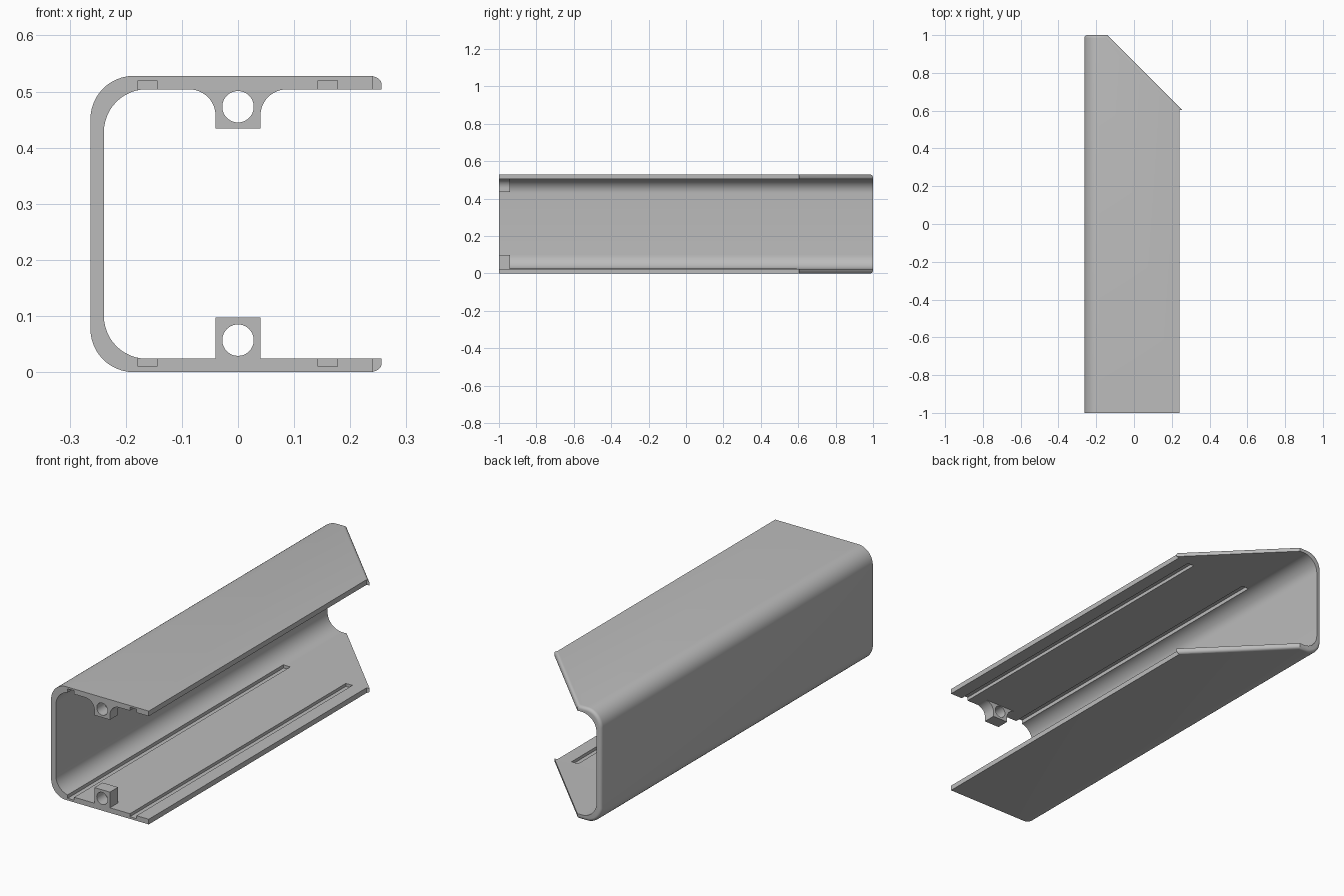
import bpy, bmesh, math

if "Cube" in bpy.data.objects:
    bpy.data.objects.remove(bpy.data.objects["Cube"], do_unlink=True)

grey = bpy.data.materials.new("light grey")
grey.use_nodes = True
COLOUR = (0.5, 0.5, 0.5, 1)
grey.diffuse_color = COLOUR
grey.node_tree.nodes["Principled BSDF"].inputs["Base Color"].default_value = COLOUR

FRONT, BACK = -1.0, 1.0
LEFT, EDGE = -0.263, 0.24          # outer wall and free edge of the flanges
TOP, WALL = 0.528, 0.024
MITRE_X, TIP_Y = -0.14, 0.604      # start and end of the slanted cut


def arc(cx, cz, r, start, end, n=12):
    """Points on an arc, angles in degrees."""
    angles = [math.radians(start + (end - start) * i / n) for i in range(n + 1)]
    return [(cx + r * math.cos(a), cz + r * math.sin(a)) for a in angles]


def prism(name, profile, y0, y1):
    """Extrude an x-z profile along y."""
    bm = bmesh.new()
    face = bm.faces.new([bm.verts.new((x, y0, z)) for x, z in profile])
    new = bmesh.ops.extrude_face_region(bm, geom=[face])["geom"]
    bmesh.ops.translate(bm, vec=(0, y1 - y0, 0),
                        verts=[g for g in new if isinstance(g, bmesh.types.BMVert)])
    bmesh.ops.recalc_face_normals(bm, faces=bm.faces)
    mesh = bpy.data.meshes.new(name)
    bm.to_mesh(mesh)
    bm.free()
    mesh.materials.append(grey)
    obj = bpy.data.objects.new(name, mesh)
    bpy.context.collection.objects.link(obj)
    return obj


def box(name, x0, x1, y0, y1, z0, z1):
    return prism(name, [(x0, z0), (x1, z0), (x1, z1), (x0, z1)], y0, y1)


def activate(obj):
    bpy.ops.object.select_all(action="DESELECT")
    obj.select_set(True)
    bpy.context.view_layer.objects.active = obj


def cut(target, cutter):
    """Subtract the cutter and remove it."""
    cutter.hide_render = True
    mod = target.modifiers.new("cut", "BOOLEAN")
    mod.operation, mod.solver, mod.object = "DIFFERENCE", "EXACT", cutter
    activate(target)
    bpy.ops.object.modifier_apply(modifier=mod.name)
    bpy.data.objects.remove(cutter, do_unlink=True)


def rounded_left(x0, x1, z0, z1, r):
    """Rectangle with both left corners rounded."""
    return ([(x1, z0), (x1, z1)] + arc(x0 + r, z1 - r, r, 90, 180)
            + arc(x0 + r, z0 + r, r, 180, 270))


# Channel: solid outer body with a slanted back end
channel = prism("channel", rounded_left(LEFT, 0.4, 0, TOP, 0.077), FRONT, BACK)
bm = bmesh.new()
bm.from_mesh(channel.data)
cut_geom = bmesh.ops.bisect_plane(
    bm, geom=bm.verts[:] + bm.edges[:] + bm.faces[:],
    plane_co=(MITRE_X, BACK, 0), plane_no=(1, 1, 0), clear_outer=True)["geom_cut"]
bmesh.ops.holes_fill(bm, edges=[g for g in cut_geom if isinstance(g, bmesh.types.BMEdge)])
bmesh.ops.recalc_face_normals(bm, faces=bm.faces)

# Soft outer rim around the back end and along the slanted cut
def on_back(face):
    return face.normal.y > 0.5

rim = [e for e in bm.edges
       if sum(on_back(f) for f in e.link_faces) == 1
       and min(v.co.x for v in e.verts) < 0.39]
bmesh.ops.bevel(bm, geom=rim, offset=0.015, offset_type="OFFSET",
                segments=5, profile=0.5, affect="EDGES")
bm.to_mesh(channel.data)
bm.free()

# Hollow interior, then the trimmed free edge that leaves a pointed tip
cut(channel, prism("hollow", rounded_left(LEFT + WALL, 0.6, WALL, TOP - WALL, 0.076),
                   FRONT - 0.1, BACK + 0.1))
cut(channel, box("edge_trim", EDGE, 0.7, FRONT - 0.1, TIP_Y, -0.1, TOP + 0.1))

# Long grooves in both flanges, open at the front
for x in (-0.178, 0.143):
    for z0, z1 in ((0.01, 0.05), (TOP - 0.05, 0.52)):
        cut(channel, box("groove", x, x + 0.034, FRONT - 0.1, 0.59, z0, z1))

# Screw bosses at the front; the upper one flares into its flange
W, R = 0.04, 0.047
ceiling = TOP - WALL
upper = ([(-W, 0.434), (W, 0.434)]
         + arc(W + R, ceiling - R, R, 180, 90)
         + arc(-W - R, ceiling - R, R, 90, 0))
lower = [(-W, WALL), (W, WALL), (W, 0.097), (-W, 0.097)]
parts = [channel]
for name, profile, hole_z in (("upper_boss", upper, 0.473), ("lower_boss", lower, 0.057)):
    boss = prism(name, profile, FRONT, -0.94)
    cut(boss, prism("screw_hole", arc(0, hole_z, 0.028, 0, 352.5, 47), FRONT - 0.1, -0.8))
    parts.append(boss)

for part in parts:
    activate(part)
    bpy.ops.object.shade_smooth_by_angle(angle=math.radians(30))
